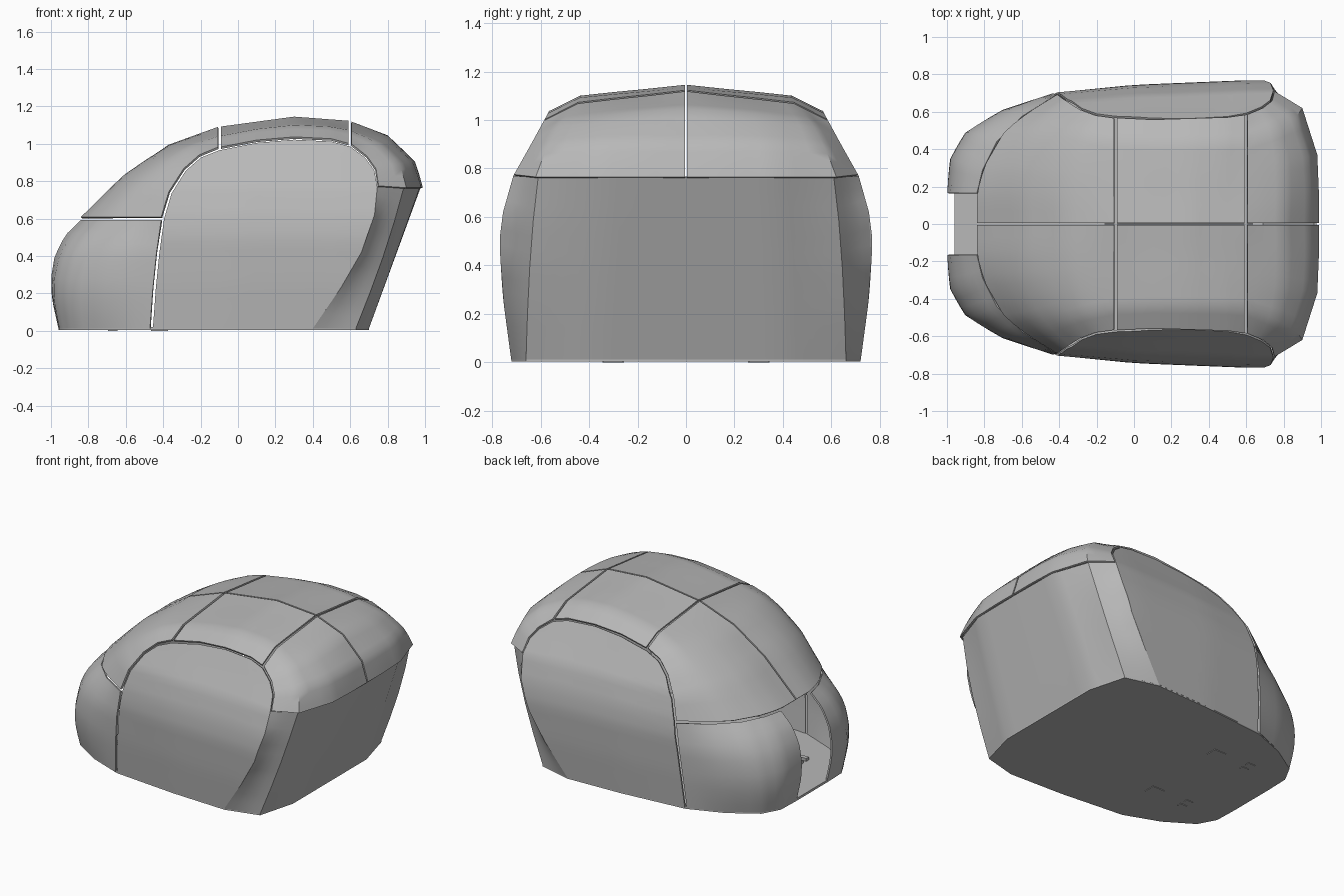
import bpy, bmesh
from mathutils import Vector

if "Cube" in bpy.data.objects:
    bpy.data.objects.remove(bpy.data.objects["Cube"])

grey = bpy.data.materials.new("shell_grey")
grey.diffuse_color = (0.48, 0.48, 0.48, 1)
grey.use_nodes = True
grey.node_tree.nodes["Principled BSDF"].inputs["Base Color"].default_value = grey.diffuse_color
N = 12


def interp(table, v):
    """Piecewise linear lookup."""
    for (a, fa), (b, fb) in zip(table, table[1:]):
        if v <= b:
            return fa + (fb - fa) * max(0, (v - a) / (b - a))
    return table[-1][1]


def side_y(x, z):
    """Half width of the body on the flanks."""
    width = interp([(-.46, .70), (0, .745), (.6, .77)], x)
    return width * interp([(0, .945), (.25, .98), (.5, 1), (.62, .98), (.77, .925),
                           (.9, .83), (1.02, .745)], z)


def sample(pts, n):
    out = []
    for i in range(n + 1):
        t = i / n * (len(pts) - 1)
        k = min(int(t), len(pts) - 2)
        out.append(Vector(pts[k]).lerp(Vector(pts[k + 1]), t - k))
    return out


def finish(name, bm, mirror=True, thick=0):
    me = bpy.data.meshes.new(name)
    bm.to_mesh(me)
    bm.free()
    ob = bpy.data.objects.new(name, me)
    bpy.context.collection.objects.link(ob)
    me.materials.append(grey)
    if thick:
        s = ob.modifiers.new("thickness", 'SOLIDIFY')
        s.thickness, s.offset = thick, -1
    if mirror:
        m = ob.modifiers.new("mirror", 'MIRROR')
        m.use_axis = (False, True, False)
    bpy.ops.object.select_all(action='DESELECT')
    ob.select_set(True)
    bpy.context.view_layer.objects.active = ob
    bpy.ops.object.convert(target='MESH')
    bpy.ops.object.shade_smooth_by_angle(angle=0.6)
    return ob


def patch(name, c0, c1, d0, d1, bulge=(0, 0, 0), flank=False, nv=N, ease=1):
    """Panel spanning four edges: c0/c1 run along u, d0/d1 join c0 to c1."""
    c0, c1, d0, d1 = sample(c0, N), sample(c1, N), sample(d0, nv), sample(d1, nv)
    bm = bmesh.new()
    grid = []
    for j in range(nv + 1):
        v, row = j / nv, []
        bow0 = d0[j] - d0[0].lerp(d0[-1], v)
        bow1 = d1[j] - d1[0].lerp(d1[-1], v)
        for i in range(N + 1):
            u = i / N
            p = c0[i].lerp(c1[i], v) + bow0.lerp(bow1, u ** ease)
            p += Vector(bulge) * (16 * u * (1 - u) * v * (1 - v))
            if flank:
                p.y = side_y(p.x, p.z)
            row.append(bm.verts.new(p))
        grid.append(row)
    for r0, r1 in zip(grid, grid[1:]):
        for i in range(N):
            bm.faces.new((r0[i], r0[i + 1], r1[i + 1], r1[i]))
    bm.normal_update()
    core = Vector((0, 0, .4))
    if sum(f.normal.dot(f.calc_center_median() - core) for f in bm.faces) < 0:
        bmesh.ops.reverse_faces(bm, faces=bm.faces[:])
    return finish(name, bm, thick=.012)


# Flank outline in x, z, split where the seams meet it
FRONT = [(-.455, .012), (-.44, .22), (-.42, .42), (-.395, .6)]
ARC = [(-.395, .6), (-.355, .735), (-.28, .855), (-.2, .925), (-.1, .965)]
TOP = [(-.1, .965), (.1, 1.005), (.3, 1.022), (.5, 1.012), (.6, .985)]
REAR = [(.6, .985), (.68, .925), (.728, .86), (.745, .77)]
BACK = [(.745, .77), (.73, .62), (.66, .42), (.55, .23), (.4, .012)]


def on_side(pts):
    return [(x, side_y(x, z), z) for x, z in pts]


def shift(pts, dx, dz):
    return [(x + dx, z + dz) for x, z in pts]


# Side panels
patch("side_panel", on_side([FRONT[0], BACK[-1]]), on_side(TOP),
      on_side(FRONT + ARC[1:]), on_side((REAR + BACK[1:])[::-1]), flank=True, nv=28)

# Neighbouring panel edges, set off from the flank by the seam width
G, H = .005, .008
front_e = on_side([(x - .016, z) for x, z in FRONT[:-1]] + [(-.411, .6 - H)])
arc_e = on_side([(-.411, .6 + H), (-.37, .744), (-.291, .867), (-.207, .941), (-.1 - H, .982)])
top_e = on_side([(-.1 + H, .983)] + shift(TOP[1:-1], 0, .015) + [(.6 - H, 1.002)])
rear_e = on_side([(.6 + H, .998), (.69, .934), (.738, .866), (.752, .775)])
back_e = on_side(BACK)


def seam(x, z, end):
    """Crosswise roof line from the ridge to the flank."""
    return [(x, G, z), (x, .15, z - .017), (x, .3, z - .033), (x, .445, z - .05), end]


# Roof panels
brow = [(-.84, G, .6 + H), (-.84, .165, .6 + H), (-.80, .31, .6 + H),
        (-.69, .50, .6 + H), (-.56, .60, .6 + H), arc_e[0]]
ridge_front = [(-.84, G, .6 + H), (-.6, G, .84), (-.37, G, .995), (-.1 - H, G, 1.09)]
patch("roof_front", ridge_front, arc_e, brow, seam(-.1 - H, 1.09, arc_e[-1]), (0, .02, .008))
ridge_mid = [(-.1 + H, G, 1.092), (.3, G, 1.145), (.6 - H, G, 1.123)]
patch("roof_middle", ridge_mid, top_e, seam(-.1 + H, 1.092, top_e[0]),
      seam(.6 - H, 1.123, top_e[-1]))
ridge_rear = [(.6 + H, G, 1.118), (.8, G, 1.045), (.945, G, .9), (.988, G, .765)]
tail = [(.988, G, .765), (.988, .18, .765), (.98, .37, .765), (.9, .62, .765), rear_e[-1]]
patch("roof_rear", ridge_rear, rear_e, seam(.6 + H, 1.118, rear_e[0]), tail, (.02, .02, .015))

# Front panels either side of the doorway
lip = [(-.84, .165, .6 - H), (-.81, .29, .6 - H), (-.735, .44, .6 - H),
       (-.60, .575, .6 - H), front_e[-1]]
sill = [(-.96, .165, .012), (-.955, .33, .012), (-.89, .45, .012),
        (-.70, .57, .012), front_e[0]]
jamb = [(-.96, .165, .012), (-.995, .165, .17), (-1, .165, .28), (-.98, .165, .4),
        (-.925, .165, .51), (-.84, .165, .6 - H)]
patch("front_panel", sill, lip, jamb, front_e, (-.025, .04, 0))

# Back panel, leaning in towards the floor
back_top = [(.975, 0, .762), (.97, .36, .762), (.885, .61, .762), back_e[0]]
back_low = [(.70, 0, .012), (.70, .40, .012), (.63, .66, .012), back_e[-1]]
patch("back_panel", back_top, back_low, [back_top[0], back_low[0]], back_e, ease=4)

# Floor slab
half = [(-.96, .165), (-.955, .33), (-.89, .45), (-.70, .57), (-.46, side_y(-.46, 0)),
        (0, side_y(0, 0)), (.4, side_y(.4, 0)), (.63, .66), (.70, .40)]
bm = bmesh.new()
ring = [bm.verts.new((x, y, .004)) for x, y in half + [(x, -y) for x, y in half[::-1]]]
face = bm.faces.new(ring)
up = bmesh.ops.extrude_face_region(bm, geom=[face])
bmesh.ops.translate(bm, vec=(0, 0, .016), verts=[v for v in up["geom"]
                                                if isinstance(v, bmesh.types.BMVert)])
bmesh.ops.recalc_face_normals(bm, faces=bm.faces[:])
finish("floor", bm, mirror=False)


# Small fixings on the floor and under it
def blocks(name, items):
    bm = bmesh.new()
    for x, y, z, sx, sy, sz in items:
        vs = bmesh.ops.create_cube(bm, size=1)["verts"]
        bmesh.ops.scale(bm, vec=(sx, sy, sz), verts=vs)
        bmesh.ops.translate(bm, vec=(x, y, z), verts=vs)
    finish(name, bm)


blocks("foot_plate", [(-.42, .3, .003, .09, .08, .006)])
blocks("floor_clip", [(-.67, .27, .02, .05, .03, .04), (-.67, .33, .02, .05, .03, .04)])
